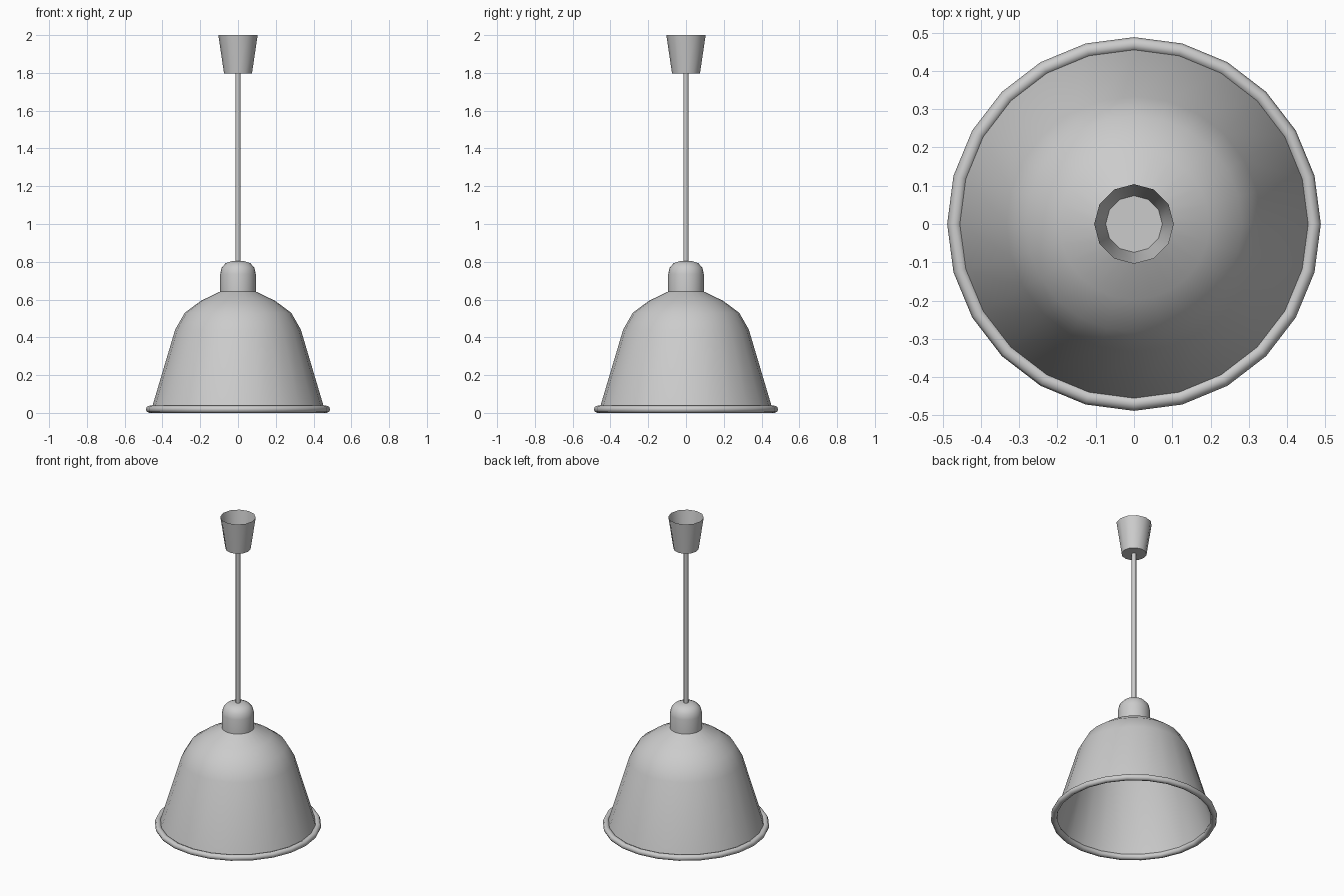
import bpy
import bmesh
from math import cos, sin, pi, radians

cube = bpy.data.objects.get("Cube")
if cube:
    bpy.data.objects.remove(cube, do_unlink=True)

# Single flat colour for the whole lamp
grey = bpy.data.materials.new("light grey")
grey.use_nodes = True
COLOUR = (0.6, 0.6, 0.6, 1)
grey.diffuse_color = COLOUR
grey.node_tree.nodes["Principled BSDF"].inputs["Base Color"].default_value = COLOUR


def lathe(name, profile, sides, closed=False, angle=50):
    """Revolve (radius, height) points, listed upwards on the outside, around z."""
    bm = bmesh.new()
    rings = []
    for r, z in profile:
        rings.append([bm.verts.new((r * cos(2 * pi * i / sides), r * sin(2 * pi * i / sides), z))
                      for i in range(sides)])
    pairs = list(zip(rings, rings[1:]))
    if closed:
        pairs.append((rings[-1], rings[0]))
    for low, high in pairs:
        for i in range(sides):
            j = (i + 1) % sides
            bm.faces.new((low[i], low[j], high[j], high[i]))
    bmesh.ops.remove_doubles(bm, verts=bm.verts, dist=1e-5)
    mesh = bpy.data.meshes.new(name)
    bm.to_mesh(mesh)
    bm.free()
    mesh.materials.append(grey)
    obj = bpy.data.objects.new(name, mesh)
    bpy.context.collection.objects.link(obj)
    bpy.ops.object.select_all(action='DESELECT')
    obj.select_set(True)
    bpy.context.view_layer.objects.active = obj
    bpy.ops.object.shade_smooth_by_angle(angle=radians(angle))
    return obj


# Bell-shaped shade, open at the bottom
lathe("shade", [(0.455, 0.03), (0.333, 0.44), (0.282, 0.53), (0.197, 0.593), (0.093, 0.643)], 24)

# Rolled rim around the shade opening
RIM_RADIUS, RIM_THICK = 0.469, 0.019
rim = [(RIM_RADIUS + RIM_THICK * cos(k * pi / 4), RIM_THICK * (1 + sin(k * pi / 4)))
       for k in range(8)]
lathe("rim", rim, 24, closed=True)

# Domed socket cap
lathe("socket_cap", [(0.094, 0.643), (0.094, 0.735), (0.087, 0.768), (0.066, 0.792),
                     (0.035, 0.803), (0, 0.805)], 24)

# Hanging cord
lathe("cord", [(0.0135, 0.79), (0.0135, 1.8)], 12)

# Ceiling canopy, a tapered cup open at the top
lathe("canopy", [(0, 1.797), (0.074, 1.797), (0.104, 2.0)], 12)
